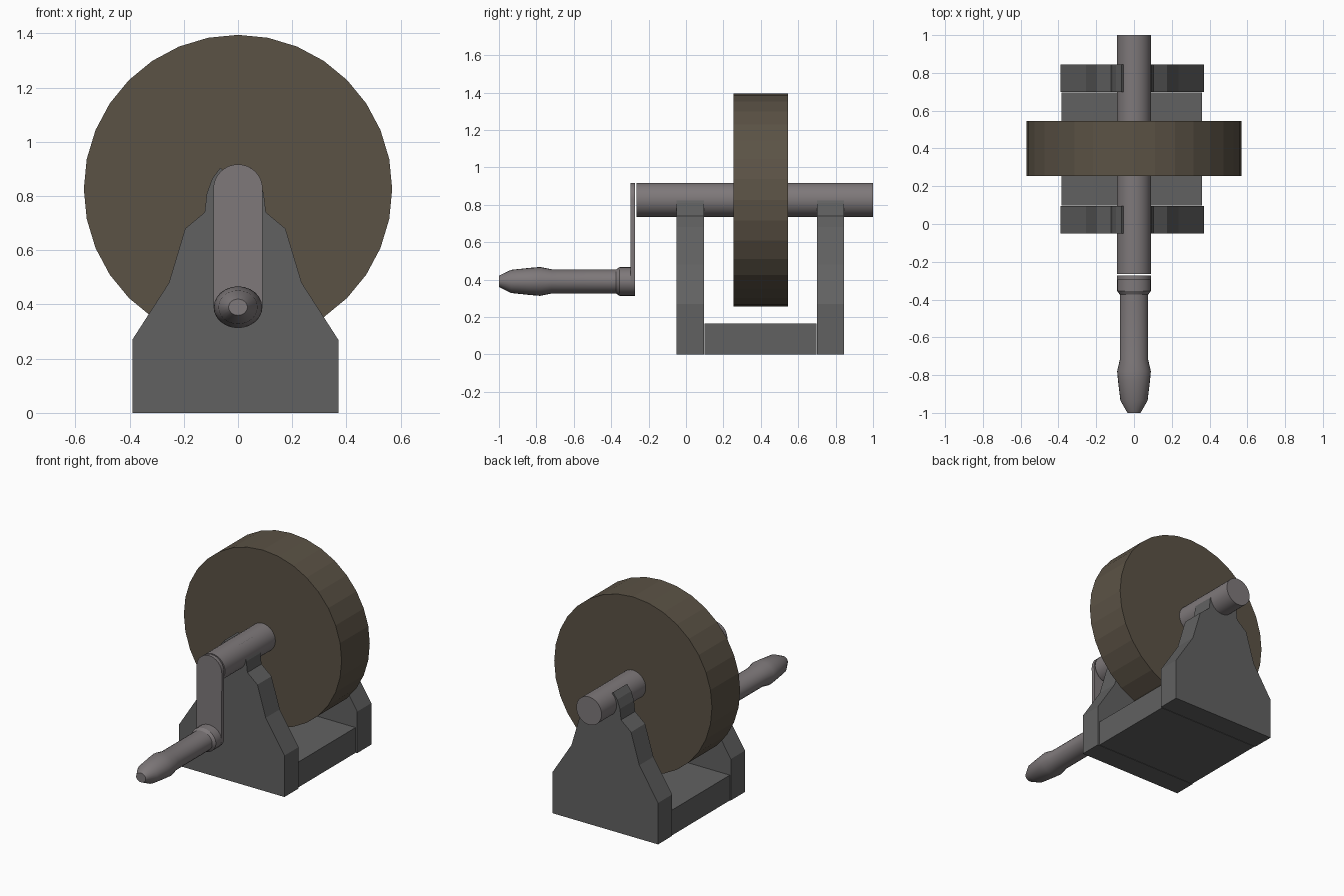
import bpy, bmesh, math

if "Cube" in bpy.data.objects:
    bpy.data.objects.remove(bpy.data.objects["Cube"])

def material(name, rgb):
    m = bpy.data.materials.new(name)
    m.diffuse_color = (*rgb, 1)
    m.use_nodes = True
    m.node_tree.nodes["Principled BSDF"].inputs["Base Color"].default_value = m.diffuse_color
    return m

IRON = material("dark_iron", (0.12, 0.12, 0.12))
STONE = material("grindstone", (0.105, 0.085, 0.06))
STEEL = material("steel", (0.21, 0.19, 0.195))

def finish(name, bm, mat, smooth=False):
    bmesh.ops.recalc_face_normals(bm, faces=bm.faces)
    me = bpy.data.meshes.new(name)
    bm.to_mesh(me)
    bm.free()
    ob = bpy.data.objects.new(name, me)
    bpy.context.collection.objects.link(ob)
    me.materials.append(mat)
    if smooth:
        bpy.ops.object.select_all(action='DESELECT')
        ob.select_set(True)
        bpy.context.view_layer.objects.active = ob
        bpy.ops.object.shade_smooth_by_angle(angle=math.radians(30))
    return ob

def loft(name, rings, mat, smooth=False):
    """Skin a list of closed rings and cap both ends."""
    bm = bmesh.new()
    vr = [[bm.verts.new(p) for p in ring] for ring in rings]
    n = len(vr[0])
    for a, b in zip(vr, vr[1:]):
        for i in range(n):
            j = (i + 1) % n
            bm.faces.new((a[i], a[j], b[j], b[i]))
    bm.faces.new(vr[0])
    bm.faces.new(vr[-1])
    return finish(name, bm, mat, smooth)

def slab(name, outline, y0, y1, mat, smooth=False):
    return loft(name, [[(x, y, z) for x, z in outline] for y in (y0, y1)], mat, smooth)

def turned(name, profile, z, mat, sides, stretch=1, smooth=False):
    """Revolve (y, radius) points about an axis along y."""
    rings = []
    for y, r in profile:
        rings.append([(r * stretch * math.sin(math.tau * i / sides), y,
                       z + r * math.cos(math.tau * i / sides)) for i in range(sides)])
    return loft(name, rings, mat, smooth)

AXLE_Z = 0.826
HANDLE_Z = 0.39

# Side supports, with a notch cradling the axle
half = [(0.38, 0), (0.38, 0.27), (0.245, 0.48), (0.185, 0.68), (0.113, 0.74),
        (0.105, 0.81), (0.085, 0.865), (0.055, 0.905)]
outline = half + [(0.01, 0.84)] + [(-x, z) for x, z in reversed(half)]
outline = [(x - 0.01, z) for x, z in outline]
slab("front_support", outline, -0.05, 0.095, IRON)
slab("back_support", outline, 0.70, 0.845, IRON)

# Base plate between the supports
slab("base_plate", [(-0.385, 0), (0.36, 0), (0.36, 0.165), (-0.385, 0.165)],
     0.098, 0.697, IRON)

# Stone wheel and axle
turned("wheel", [(0.255, 0.569), (0.545, 0.569)], AXLE_Z, STONE, 32)
turned("axle", [(-0.264, 0.091), (1.0, 0.091)], AXLE_Z, STEEL, 32, smooth=True)

# Crank arm with rounded ends
arm = [(0.091 * math.cos(math.pi * i / 16), AXLE_Z + 0.091 * math.sin(math.pi * i / 16))
       for i in range(17)]
arm += [(-0.09 * math.cos(math.pi * i / 16), HANDLE_Z - 0.077 * math.sin(math.pi * i / 16))
        for i in range(17)]
slab("crank_arm", arm, -0.297, -0.273, STEEL, smooth=True)

# Turned handle with collar, grip bulge and tapered tip
turned("handle", [(-0.274, 0.077), (-0.355, 0.077), (-0.373, 0.065), (-0.72, 0.065),
                  (-0.78, 0.077), (-0.83, 0.073), (-0.935, 0.062), (-1.0, 0.03)],
       HANDLE_Z, STEEL, 24, stretch=1.16, smooth=True)
